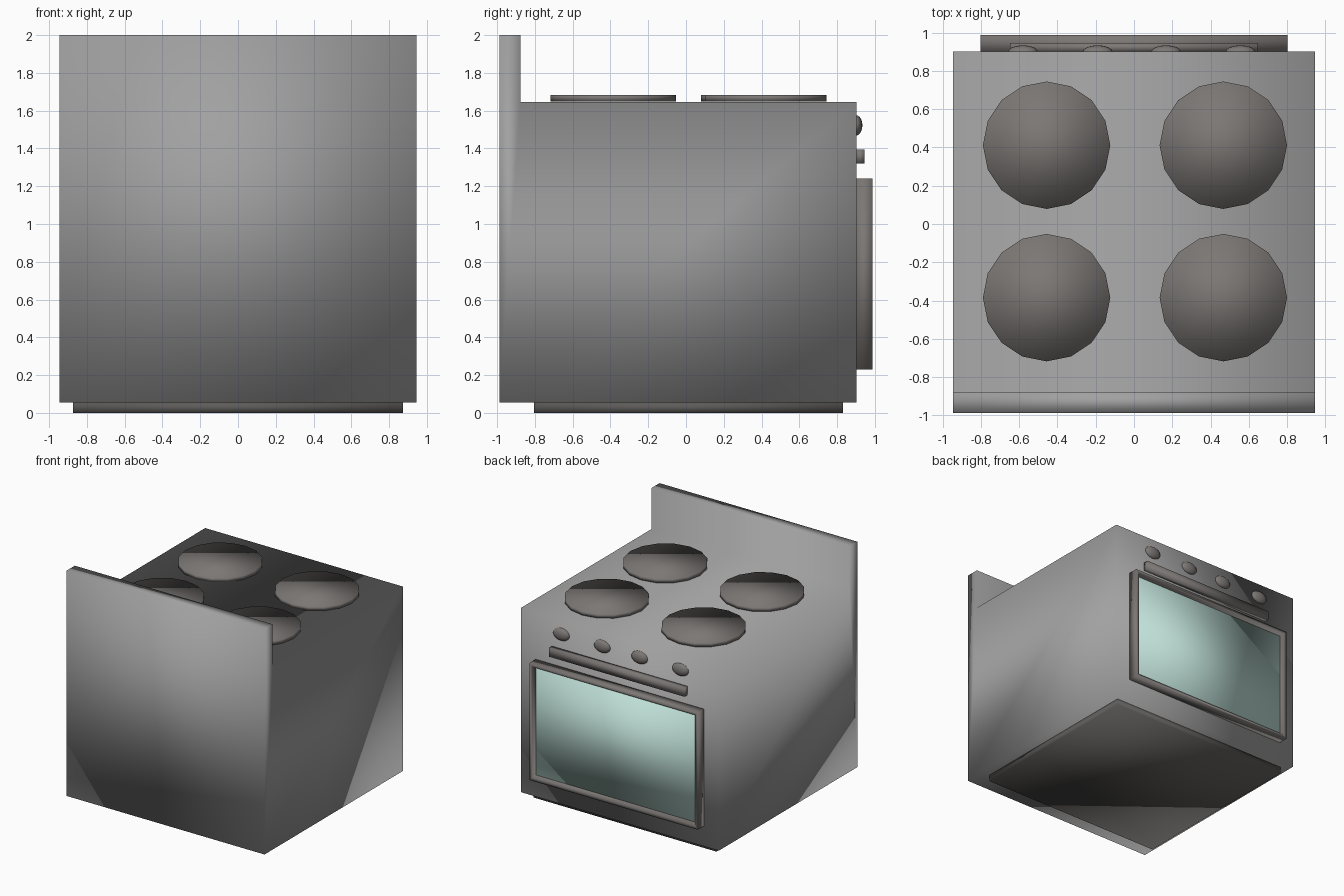
import bpy, bmesh
from mathutils import Matrix, Vector

if "Cube" in bpy.data.objects:
    bpy.data.objects.remove(bpy.data.objects["Cube"])


def material(name, color):
    m = bpy.data.materials.new(name)
    m.diffuse_color = color
    m.use_nodes = True
    m.node_tree.nodes["Principled BSDF"].inputs["Base Color"].default_value = m.diffuse_color
    return m


BODY = material("enamel_grey", (0.355, 0.355, 0.355, 1))
TRIM = material("warm_grey", (0.20, 0.185, 0.178, 1))
DARK = material("plinth_grey", (0.11, 0.105, 0.10, 1))
GLASS = material("tinted_glass", (0.52, 0.74, 0.68, 1))


def finish(name, bm, mat):
    bmesh.ops.recalc_face_normals(bm, faces=bm.faces)
    for f in bm.faces:
        f.smooth = True
    me = bpy.data.meshes.new(name)
    bm.to_mesh(me)
    bm.free()
    me.materials.append(mat)
    ob = bpy.data.objects.new(name, me)
    bpy.context.collection.objects.link(ob)
    return ob


def box_bm(lo, hi):
    lo, hi = Vector(lo), Vector(hi)
    bm = bmesh.new()
    bmesh.ops.create_cube(bm, size=1, matrix=Matrix.Translation((lo + hi) / 2)
                          @ Matrix.Diagonal((*(hi - lo), 1)))
    return bm


# Body and splashback: one L-shaped side profile extruded across the width
profile = [(-0.988, 0.055), (0.902, 0.055), (0.902, 1.645),
           (-0.877, 1.645), (-0.877, 2.0), (-0.988, 2.0)]
bm = bmesh.new()
side = bm.faces.new([bm.verts.new((-0.945, y, z)) for y, z in profile])
ext = bmesh.ops.extrude_face_region(bm, geom=[side])
bmesh.ops.translate(bm, vec=(1.89, 0, 0),
                    verts=[v for v in ext["geom"] if isinstance(v, bmesh.types.BMVert)])
finish("body", bm, BODY)

# Recessed plinth
finish("plinth", box_bm((-0.873, -0.805, 0), (0.873, 0.83, 0.056)), DARK)

# Oven door frame: front face inset and pushed back
bm = box_bm((-0.803, 0.90, 0.23), (0.803, 0.987, 1.24))
front = max(bm.faces, key=lambda f: f.calc_center_median().y)
bmesh.ops.inset_region(bm, faces=[front], thickness=0.038)
bmesh.ops.inset_region(bm, faces=[front], thickness=0.006, depth=-0.034)
finish("oven_door", bm, TRIM)

# Window glass just in front of the recess floor
finish("door_glass", box_bm((-0.76, 0.94, 0.273), (0.76, 0.957, 1.197)), GLASS)

# Door handle bar
finish("handle_bar", box_bm((-0.648, 0.90, 1.32), (0.648, 0.945, 1.395)), TRIM)

# Hotplates
for i, (x, y) in enumerate([(x, y) for x in (-0.457, 0.467) for y in (-0.385, 0.412)]):
    bm = bmesh.new()
    bmesh.ops.create_cone(bm, cap_ends=True, segments=16, radius1=0.333, radius2=0.333,
                          depth=0.035, matrix=Matrix.Translation((x, y, 1.6665)))
    finish(f"hotplate_{i + 1}", bm, TRIM)

# Control knobs: flattened domes half sunk in the panel
for i, x in enumerate((-0.58, -0.19, 0.167, 0.557)):
    bm = bmesh.new()
    bmesh.ops.create_uvsphere(bm, u_segments=16, v_segments=10, radius=1,
                              matrix=Matrix.Translation((x, 0.90, 1.522))
                              @ Matrix.Diagonal((0.078, 0.034, 0.054, 1)))
    finish(f"knob_{i + 1}", bm, TRIM)
